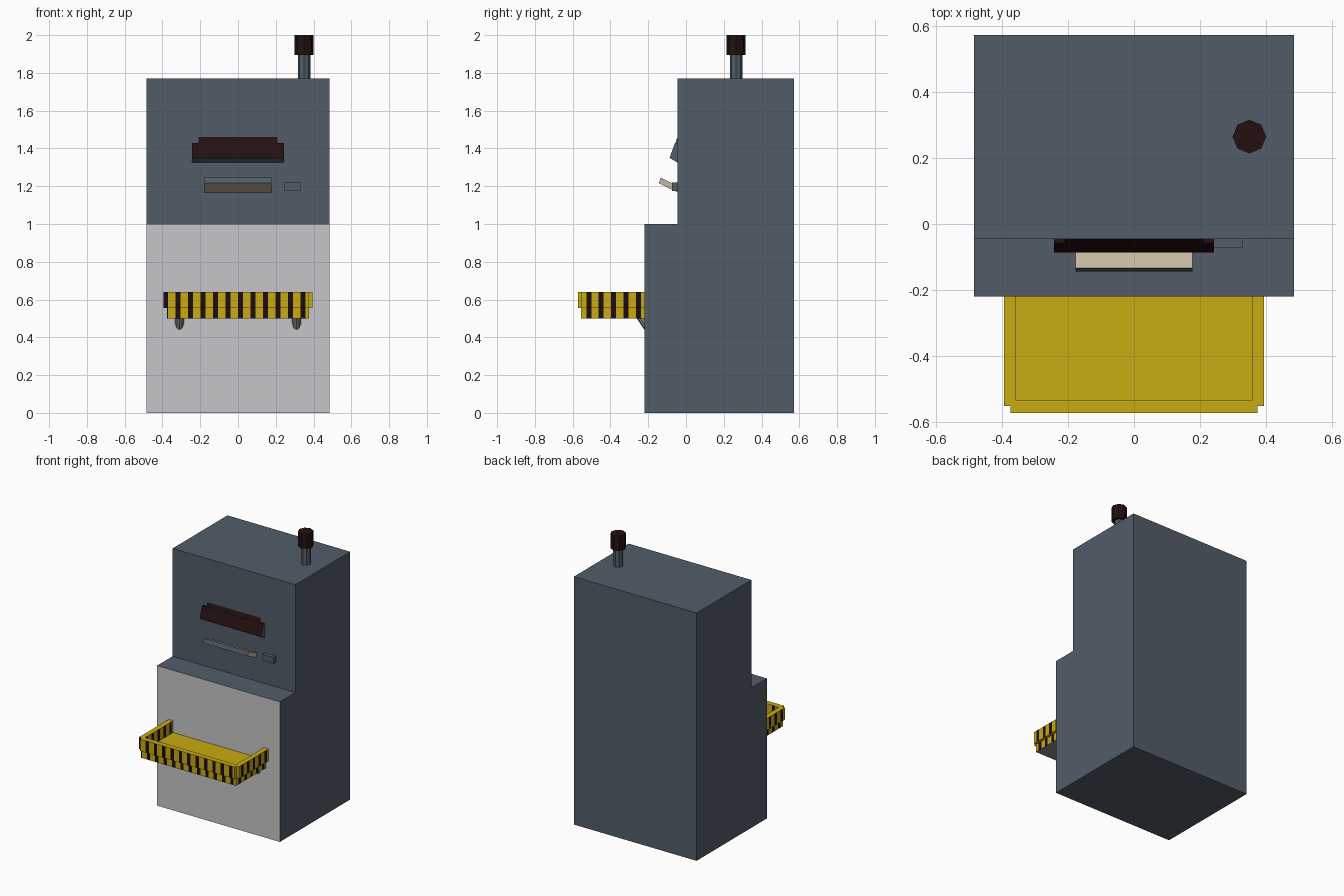
import bpy, bmesh, math
from mathutils import Vector

if "Cube" in bpy.data.objects:
    bpy.data.objects.remove(bpy.data.objects["Cube"])


def mat(name, r, g, b):
    m = bpy.data.materials.new(name)
    m.diffuse_color = (r, g, b, 1)
    m.use_nodes = True
    m.node_tree.nodes["Principled BSDF"].inputs["Base Color"].default_value = m.diffuse_color
    return m


SLATE = mat("slate_grey", 0.084, 0.109, 0.141)
LIGHT = mat("light_grey", 0.565, 0.565, 0.58)
YELLOW = mat("hazard_yellow", 0.58, 0.41, 0.006)
BLACK = mat("hazard_black", 0.012, 0.004, 0.007)
MAROON = mat("dark_maroon", 0.018, 0.005, 0.005)
BEIGE = mat("beige", 0.55, 0.48, 0.35)
STEEL = mat("steel_grey", 0.26, 0.26, 0.26)


def finish(name, bm, mats):
    bmesh.ops.recalc_face_normals(bm, faces=bm.faces)
    me = bpy.data.meshes.new(name)
    for m in mats:
        me.materials.append(m)
    bm.to_mesh(me)
    bm.free()
    ob = bpy.data.objects.new(name, me)
    bpy.context.collection.objects.link(ob)
    return ob


def prism(name, profile, x0, x1, mats, rule=None):
    """Extrude a (y, z) profile along x; rule(normal, centre) picks a material slot."""
    bm = bmesh.new()
    face = bm.faces.new([bm.verts.new((x0, y, z)) for y, z in profile])
    ext = bmesh.ops.extrude_face_region(bm, geom=[face])
    verts = [v for v in ext["geom"] if isinstance(v, bmesh.types.BMVert)]
    bmesh.ops.translate(bm, verts=verts, vec=(x1 - x0, 0, 0))
    bmesh.ops.recalc_face_normals(bm, faces=bm.faces)
    for f in bm.faces:
        f.normal_update()
        if rule:
            f.material_index = rule(f.normal, f.calc_center_median())
    return finish(name, bm, mats)


def rod(name, a, b, r, sides, m):
    a, b = Vector(a), Vector(b)
    bm = bmesh.new()
    bmesh.ops.create_cone(bm, cap_ends=True, segments=sides, radius1=r, radius2=r, depth=(b - a).length)
    bm.transform((b - a).to_track_quat('Z', 'Y').to_matrix().to_4x4())
    bmesh.ops.translate(bm, verts=bm.verts, vec=(a + b) / 2)
    return finish(name, bm, [m])


PERIOD, DARK = 0.066, 0.4


def striped_box(name, lo, hi, axes, under=0):
    """Yellow box whose upright faces carry black stripes along the given axes."""
    bm = bmesh.new()
    bmesh.ops.create_cube(bm, size=1)
    for v in bm.verts:
        v.co = [lo[i] if v.co[i] < 0 else hi[i] for i in range(3)]
    for ax in axes:
        no = Vector((0, 0, 0))
        no[ax] = 1
        for k in range(-14, 15):
            for p in (k * PERIOD, (k + DARK) * PERIOD):
                if lo[ax] + 0.002 < p < hi[ax] - 0.002:
                    geom = bm.verts[:] + bm.edges[:] + bm.faces[:]
                    bmesh.ops.bisect_plane(bm, geom=geom, plane_co=no * p, plane_no=no)
    bmesh.ops.recalc_face_normals(bm, faces=bm.faces)
    for f in bm.faces:
        f.normal_update()
        c = f.calc_center_median()
        if f.normal.z < -0.5:
            f.material_index = under
        elif f.normal.z < 0.5:
            t = c.x if abs(f.normal.y) > 0.5 else c.y
            f.material_index = int((t / PERIOD) % 1 < DARK)
    return finish(name, bm, [YELLOW, BLACK, STEEL])


# Stepped cabinet with a light lower front
prism("cabinet", [(-0.22, 0), (0.573, 0), (0.573, 1.77), (-0.045, 1.77), (-0.045, 1.0), (-0.22, 1.0)],
      -0.485, 0.485, [SLATE, LIGHT],
      lambda n, c: int(n.y < -0.5 and c.z < 1.0))

# Sloped dark display with grey ends and underside
slope = lambda n, c: int(n.y < -0.2 and n.z > 0.1 or n.z > 0.5)
prism("display_lower", [(-0.045, 1.43), (-0.058, 1.43), (-0.087, 1.35), (-0.045, 1.325)],
      -0.243, 0.243, [SLATE, MAROON], slope)
prism("display_upper", [(-0.045, 1.46), (-0.06, 1.42), (-0.045, 1.42)],
      -0.21, 0.21, [SLATE, MAROON], slope)

# Tilted paper shelf with a grey front edge, and a button beside it
prism("paper_shelf", [(-0.144, 1.216), (-0.134, 1.245), (-0.045, 1.202), (-0.045, 1.168)],
      -0.178, 0.178, [BEIGE, SLATE], lambda n, c: int(n.y < -0.7))
prism("button", [(-0.073, 1.175), (-0.073, 1.22), (-0.045, 1.22), (-0.045, 1.175)],
      0.243, 0.33, [SLATE])

# Hazard-striped tray with a three-sided rim
striped_box("tray_base", (-0.375, -0.557, 0.5), (0.375, -0.22, 0.556), (0, 1), under=2)
striped_box("tray_front_rail", (-0.375, -0.573, 0.555), (0.375, -0.535, 0.64), (0,))
for side, s in (("left", -1), ("right", 1)):
    xs = sorted((s * 0.395, s * 0.358))
    striped_box("tray_rail_" + side, (xs[0], -0.552, 0.555), (xs[1], -0.22, 0.64), (1,))
    # Slanted strut below the tray
    rod("tray_strut_" + side, (s * 0.31, -0.2, 0.453), (s * 0.31, -0.245, 0.52), 0.024, 10, STEEL)

# Signal lamp on the roof
rod("lamp_post", (0.35, 0.265, 1.765), (0.35, 0.265, 1.9), 0.033, 8, SLATE)
rod("lamp_cap", (0.35, 0.265, 1.895), (0.35, 0.265, 2.0), 0.051, 8, MAROON)
